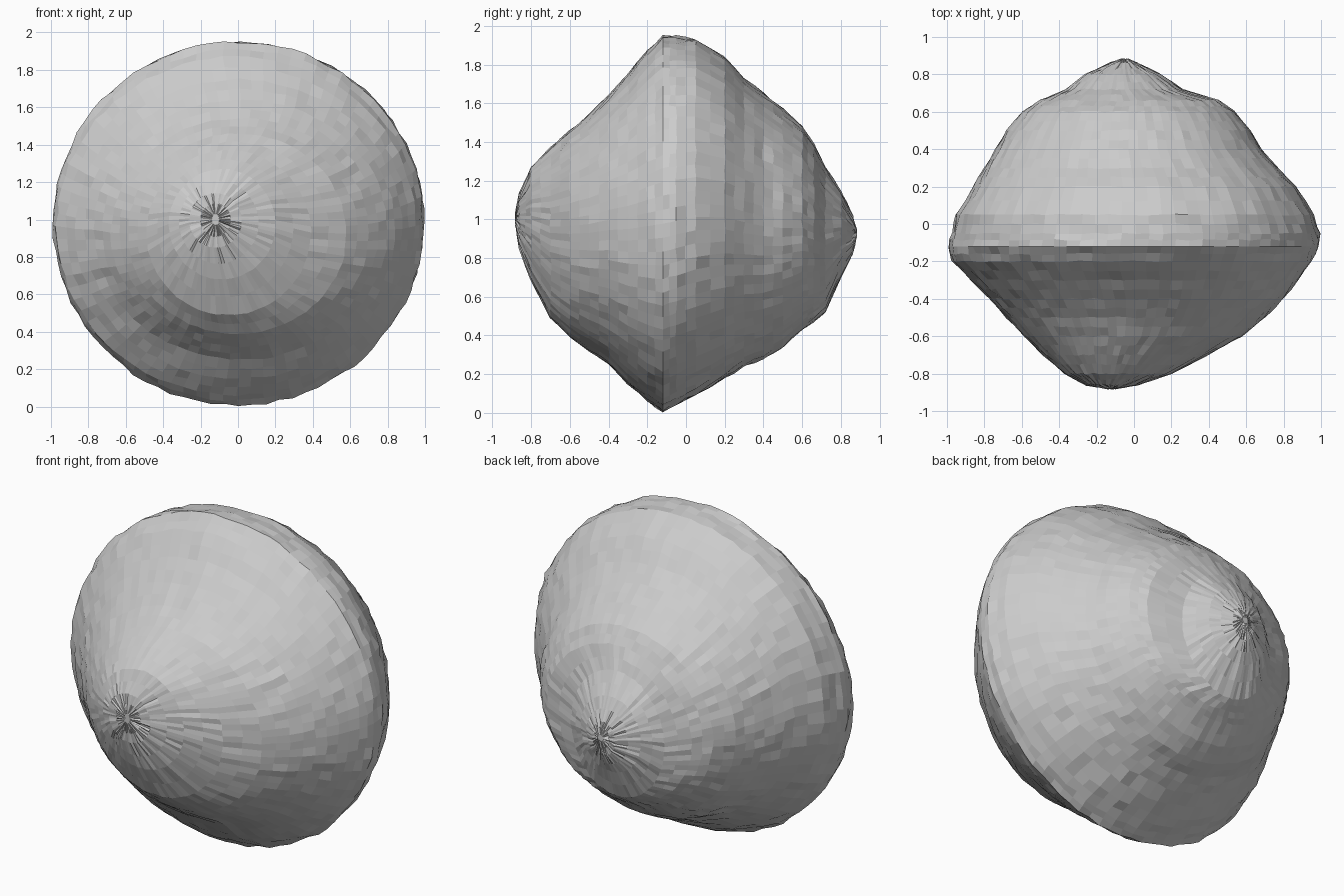
import bpy, bmesh, math, random

if "Cube" in bpy.data.objects:
    bpy.data.objects.remove(bpy.data.objects["Cube"])

random.seed(4)
SEG = 84

# cross-sections along the depth: y, left, right, bottom, top
SECTIONS = [
    (-.88, -.14, -.10, .97, 1.03), (-.86, -.26, .02, .85, 1.14),
    (-.80, -.37, .20, .68, 1.27), (-.70, -.49, .39, .49, 1.37),
    (-.60, -.59, .58, .39, 1.46), (-.50, -.68, .70, .32, 1.54),
    (-.40, -.77, .80, .25, 1.64), (-.30, -.87, .88, .15, 1.75),
    (-.20, -.97, .95, .06, 1.87), (-.12, -.99, .99, .005, 1.95),
    (-.05, -.975, .995, .04, 1.945), (.05, -.95, .96, .09, 1.935),
    (.20, -.86, .87, .18, 1.84), (.30, -.80, .77, .24, 1.73),
    (.40, -.74, .68, .28, 1.65), (.50, -.68, .62, .34, 1.57),
    (.60, -.60, .54, .43, 1.48), (.66, -.50, .46, .47, 1.39),
    (.72, -.36, .26, .52, 1.27), (.80, -.26, .14, .70, 1.15),
    (.86, -.13, .02, .82, 1.02), (.88, -.07, -.03, .91, .95),
]


def subdivided(rows, n=2):
    out = []
    for a, b in zip(rows, rows[1:]):
        for k in range(n):
            out.append([p + (q - p) * k / n for p, q in zip(a, b)])
    return out + [list(rows[-1])]


# boulder: elliptical rings lofted from the front peak to the back peak
bm = bmesh.new()
rings = []
for y, left, right, bottom, top in subdivided(SECTIONS):
    cx, cz = (left + right) / 2, (bottom + top) / 2
    rx, rz = (right - left) / 2, (top - bottom) / 2
    rim = abs(y + .12) < .02
    ring = []
    for i in range(SEG):
        a = 2 * math.pi * i / SEG
        s = 1 + random.uniform(-.008, .008)
        dy = 0 if rim else random.uniform(-.005, .005)
        ring.append(bm.verts.new((cx + rx * s * math.cos(a), y + dy,
                                  max(0, cz + rz * s * math.sin(a)))))
    rings.append(ring)
for r0, r1 in zip(rings, rings[1:]):
    for i in range(SEG):
        j = (i + 1) % SEG
        bm.faces.new((r0[i], r0[j], r1[j], r1[i]))
# end caps
bm.faces.new(rings[0])
bm.faces.new(rings[-1])
bmesh.ops.recalc_face_normals(bm, faces=bm.faces)

mesh = bpy.data.meshes.new("boulder")
bm.to_mesh(mesh)
bm.free()
bpy.context.collection.objects.link(bpy.data.objects.new("boulder", mesh))
